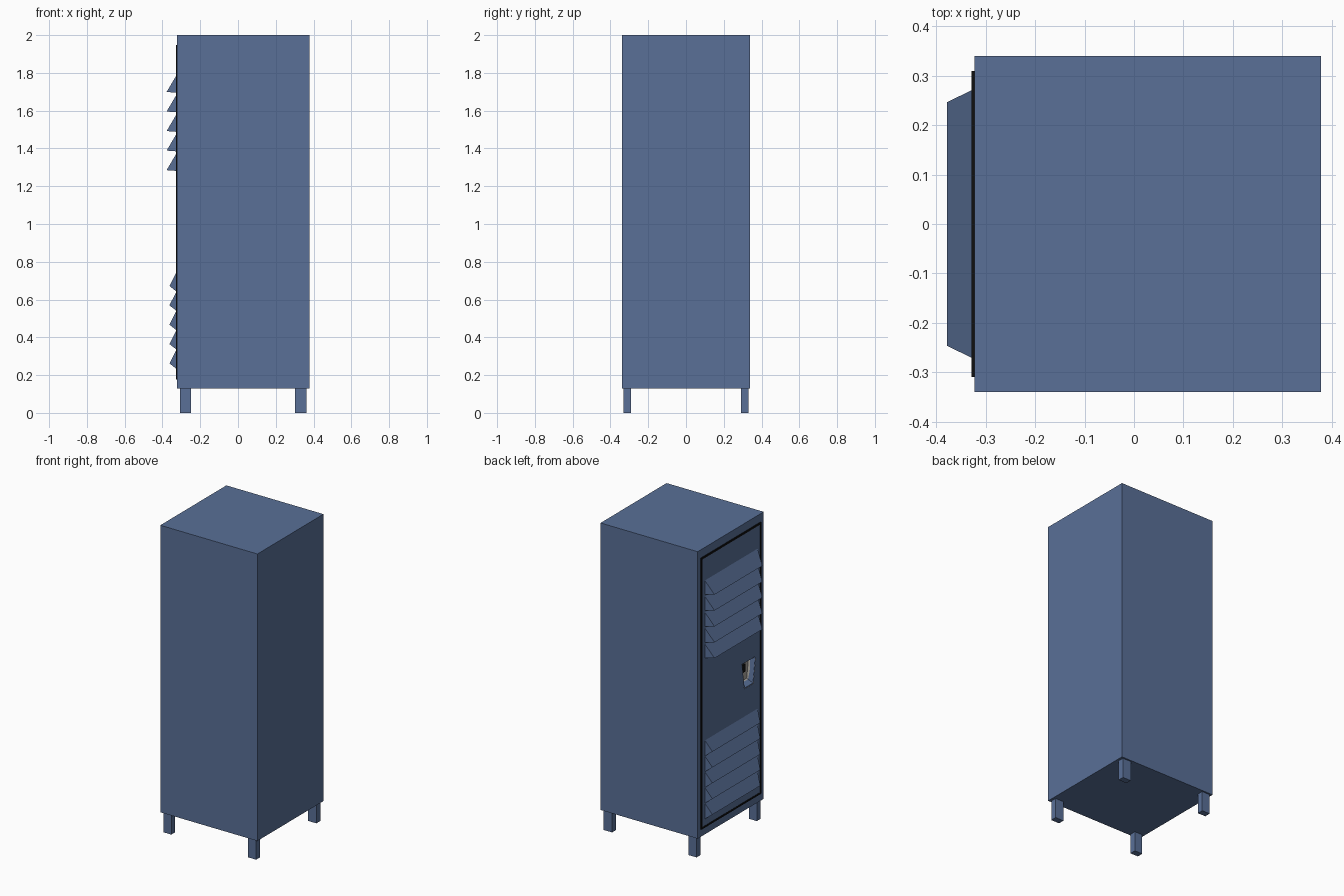
import bpy, bmesh

if "Cube" in bpy.data.objects:
    bpy.data.objects.remove(bpy.data.objects["Cube"])


def material(name, rgb):
    m = bpy.data.materials.new(name)
    m.diffuse_color = (*rgb, 1)
    m.use_nodes = True
    m.node_tree.nodes["Principled BSDF"].inputs["Base Color"].default_value = m.diffuse_color
    return m


BLUE = material("blue_paint", (0.10, 0.16, 0.31))
BLACK = material("black_gap", (0.005, 0.005, 0.005))
GREY = material("metal_grey", (0.40, 0.38, 0.35))


def mesh(name, verts, faces, mat):
    me = bpy.data.meshes.new(name)
    me.from_pydata(verts, [], faces)
    bm = bmesh.new()
    bm.from_mesh(me)
    bmesh.ops.recalc_face_normals(bm, faces=bm.faces)
    bm.to_mesh(me)
    bm.free()
    me.materials.append(mat)
    ob = bpy.data.objects.new(name, me)
    bpy.context.collection.objects.link(ob)
    return ob


HEX = [(0, 1, 2, 3), (4, 5, 6, 7), (0, 1, 5, 4), (1, 2, 6, 5), (2, 3, 7, 6), (3, 0, 4, 7)]


def box(name, x, y, z, mat):
    v = [(a, b, c) for a in x for b, c in
         ((y[0], z[0]), (y[1], z[0]), (y[1], z[1]), (y[0], z[1]))]
    return mesh(name, v, HEX, mat)


def recess_cutter(ob, cutter):
    mod = ob.modifiers.new("recess", 'BOOLEAN')
    mod.operation = 'DIFFERENCE'
    mod.solver = 'EXACT'
    mod.object = cutter


# cabinet, door panel and legs
body = box("locker_body", (-0.322, 0.378), (-0.34, 0.34), (0.13, 2.0), BLUE)
door = box("door_panel", (-0.326, -0.315), (-0.30, 0.30), (0.188, 1.937), BLUE)
for i, x in enumerate(((-0.307, -0.25), (0.302, 0.362))):
    for j, y in enumerate(((-0.33, -0.29), (0.29, 0.33))):
        box(f"leg_{i}{j}", x, y, (0, 0.132), BLUE)

# black gap around the door
GX = (-0.328, -0.318)
for n, s in (("left", 1), ("right", -1)):
    box(f"door_gap_{n}", GX, sorted((s * 0.298, s * 0.309)), (0.178, 1.947), BLACK)
box("door_gap_top", GX, (-0.309, 0.309), (1.935, 1.947), BLACK)
box("door_gap_bottom", GX, (-0.309, 0.309), (0.178, 0.19), BLACK)


# louvres: folded vents with ends that taper to the lip
def louvre(name, tip_x, tip_z, up, down):
    w = -0.325
    v = []
    for s in (-1, 1):
        v += [(w, s * 0.272, tip_z + up), (tip_x, s * 0.246, tip_z), (w, s * 0.272, tip_z - down)]
    mesh(name, v, [(0, 1, 2), (3, 4, 5), (0, 1, 4, 3), (1, 2, 5, 4), (2, 0, 3, 5)], BLUE)


for i in range(5):
    louvre(f"upper_louvre_{i}", -0.378, 1.699 - 0.1035 * i, 0.09, 0.004)
    louvre(f"lower_louvre_{i}", -0.363, 0.672 - 0.1025 * i, 0.075, 0.03)


# recessed handle: tapered pocket, grey liner and black latch
def pocket(x0, x1):
    front = [(x0, -0.225, 0.925), (x0, -0.135, 0.925), (x0, -0.11, 1.095), (x0, -0.25, 1.095)]
    back = [(x1, -0.215, 0.955), (x1, -0.145, 0.955), (x1, -0.125, 1.085), (x1, -0.235, 1.085)]
    return front + back


cutter = mesh("handle_cutter", pocket(-0.335, -0.285), HEX, BLUE)
cutter.hide_render = True
cutter.hide_viewport = True
cutter.display_type = 'WIRE'
recess_cutter(body, cutter)
recess_cutter(door, cutter)
mesh("handle_cup", pocket(-0.327, -0.287), HEX[1:], GREY)
box("handle_latch", (-0.32, -0.288), (-0.155, -0.125), (1.03, 1.08), BLACK)
